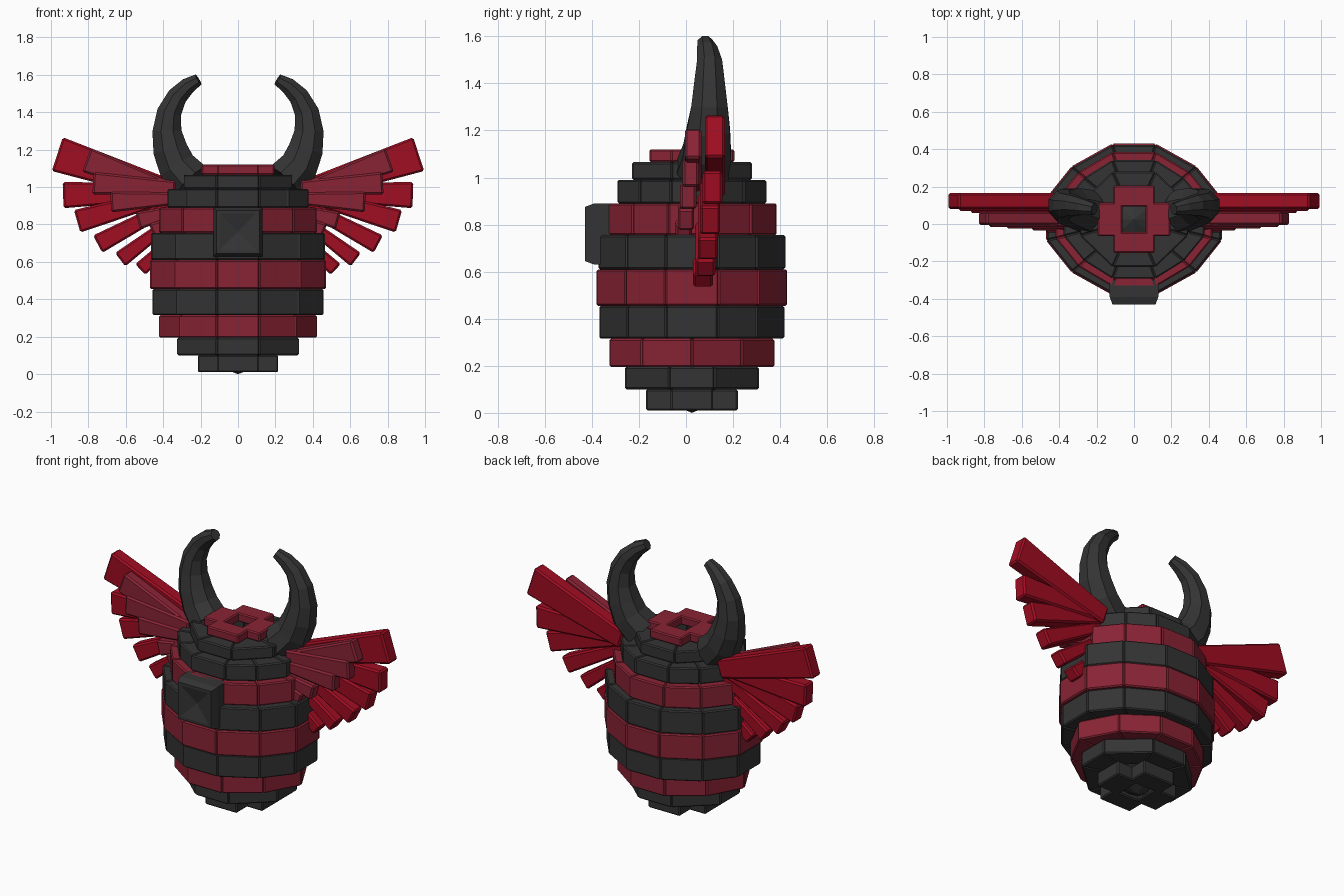
import bpy, bmesh, math
from mathutils import Vector, Matrix

cube = bpy.data.objects.get("Cube")
if cube:
    bpy.data.objects.remove(cube, do_unlink=True)

CY = 0.025  # depth centre of the body


def material(name, rgb):
    m = bpy.data.materials.new(name)
    m.diffuse_color = (*rgb, 1)
    m.use_nodes = True
    m.node_tree.nodes["Principled BSDF"].inputs["Base Color"].default_value = (*rgb, 1)
    return m


charcoal = material("charcoal", (0.034, 0.034, 0.034))
crimson = material("muted_crimson", (0.25, 0.017, 0.035))
scarlet = material("bright_red", (0.35, 0.004, 0.016))


def finish(name, bm, mat, bevel=0):
    bmesh.ops.recalc_face_normals(bm, faces=bm.faces)
    me = bpy.data.meshes.new(name)
    bm.to_mesh(me)
    bm.free()
    me.materials.append(mat)
    ob = bpy.data.objects.new(name, me)
    bpy.context.collection.objects.link(ob)
    if bevel:
        mod = ob.modifiers.new("Bevel", "BEVEL")
        mod.width, mod.segments = bevel, 1
    return ob


def prism(bm, outline, offset):
    """Closed block: an outline swept along an offset."""
    a = [bm.verts.new(p) for p in outline]
    b = [bm.verts.new(Vector(p) + Vector(offset)) for p in outline]
    bm.faces.new(a)
    bm.faces.new(b[::-1])
    for i in range(len(a)):
        j = (i + 1) % len(a)
        bm.faces.new((a[i], b[i], b[j], a[j]))


def ring_outline(sides, rx, ry):
    quarter = {12: [(0.71, 0.70), (1, 0.28)], 10: [(0.73, 0.61), (1, 0)], 8: [(1, 0.34)]}[sides]
    q = [(0.115, ry)] + [(x * rx, y * ry) for x, y in quarter]
    pts = [(x, -y) for x, y in q] + [(x, y) for x, y in q[::-1]]
    return pts + [(-x, -y) for x, y in pts]


def block_ring(name, sides, rx, ry, z0, z1, mat):
    bm = bmesh.new()
    h = (0, 0, z1 - z0)
    if sides == 4:  # small plus-shaped cap
        for s in (-1, 1):
            for x0, x1, y0, y1 in ((-0.11, 0.11, 0.068, ry), (0.062, rx, -0.09, 0.09)):
                if y0 > 0:
                    y0, y1 = y0 * s, y1 * s
                else:
                    x0, x1 = x0 * s, x1 * s
                prism(bm, [(x, y + CY, z0) for x, y in ((x0, y0), (x1, y0), (x1, y1), (x0, y1))], h)
    else:
        pts = ring_outline(sides, rx, ry)
        k = 1 - 0.15 / rx
        for (ax, ay), (bx, by) in zip(pts, pts[1:] + pts[:1]):
            if math.hypot(ax - bx, ay - by) > 0.001:
                quad = ((ax, ay), (bx, by), (bx * k, by * k), (ax * k, ay * k))
                prism(bm, [(x, y + CY, z0) for x, y in quad], h)
    finish(name, bm, mat, 0.007)


# Stacked body rings: sides, half width, half depth, top height
layers = [(4, 0.215, 0.195, 0.10, charcoal), (8, 0.325, 0.285, 0.195, charcoal),
          (10, 0.425, 0.35, 0.315, crimson), (12, 0.457, 0.393, 0.455, charcoal),
          (12, 0.47, 0.405, 0.61, crimson), (12, 0.465, 0.397, 0.755, charcoal),
          (12, 0.42, 0.36, 0.89, crimson), (12, 0.377, 0.317, 0.99, charcoal),
          (8, 0.29, 0.255, 1.065, charcoal), (4, 0.195, 0.18, 1.12, crimson)]
z = 0.01
for i, (sides, rx, ry, top, mat) in enumerate(layers):
    block_ring(f"body_ring_{i + 1}", sides, rx, ry, z, top, mat)
    z = top

# Inner core seen through the end openings
bm = bmesh.new()
bmesh.ops.create_uvsphere(bm, u_segments=8, v_segments=8, radius=1,
                          matrix=Matrix.Translation((0, CY, 0.53)) @ Matrix.Diagonal((0.28, 0.24, 0.53, 1)))
finish("body_core", bm, charcoal)

# Chest block with chamfered rim and sunken four-sided front
bm = bmesh.new()
loops = [[bm.verts.new((sx * r, y, 0.76 + sz * r)) for sx, sz in ((-1, -1), (1, -1), (1, 1), (-1, 1))]
         for r, y in ((0.13, -0.30), (0.13, -0.39), (0.115, -0.43), (0.098, -0.43))]
bm.faces.new(loops[0])
for a, b in zip(loops, loops[1:]):
    for i in range(4):
        j = (i + 1) % 4
        bm.faces.new((a[i], a[j], b[j], b[i]))
tip = bm.verts.new((0, -0.405, 0.76))
for i in range(4):
    bm.faces.new((loops[3][i], loops[3][(i + 1) % 4], tip))
finish("chest_block", bm, charcoal)


# Curved tapering horns
horn_path = [(0.25, 0.07, 1.03, 0.12), (0.325, 0.09, 1.11, 0.11), (0.362, 0.095, 1.2, 0.1),
             (0.38, 0.1, 1.3, 0.084), (0.368, 0.1, 1.4, 0.07), (0.325, 0.1, 1.485, 0.058),
             (0.27, 0.09, 1.54, 0.047), (0.212, 0.08, 1.575, 0.033)]


def horn(name, side):
    bm = bmesh.new()
    pts = [Vector(p[:3]) for p in horn_path]
    rings = []
    for i, p in enumerate(pts):
        t = (pts[min(i + 1, len(pts) - 1)] - pts[max(i - 1, 0)]).normalized()
        u = t.cross(Vector((0, 1, 0))).normalized()
        v = t.cross(u)
        ring = []
        for k in range(8):
            a = math.tau * (k + 0.5) / 8
            q = p + (u * math.cos(a) + v * math.sin(a)) * horn_path[i][3]
            ring.append(bm.verts.new((q.x * side, q.y, q.z)))
        rings.append(ring)
    for a, b in zip(rings, rings[1:]):
        for k in range(8):
            bm.faces.new((a[k], a[(k + 1) % 8], b[(k + 1) % 8], b[k]))
    bm.faces.new(rings[0])
    bm.faces.new(rings[-1])
    finish(name, bm, charcoal)


# Feathers: tip x, tip z, angle, tip width, length, front y
long_feathers = [(0.966, 1.176, 18, 0.19, 0.66, 0.08), (0.935, 0.957, -2, 0.14, 0.6, 0.07),
                 (0.86, 0.817, -16, 0.125, 0.54, 0.06), (0.75, 0.695, -28, 0.105, 0.46, 0.05),
                 (0.63, 0.612, -37, 0.09, 0.38, 0.04), (0.522, 0.559, -43, 0.08, 0.3, 0.03)]
short_feathers = [(0.81, 1.145, 20, 0.135, 0.5, -0.005), (0.775, 1.02, 3, 0.12, 0.44, -0.015),
                  (0.68, 0.92, -3, 0.11, 0.34, -0.025), (0.535, 0.82, -15, 0.095, 0.22, -0.035),
                  (0.46, 0.765, -25, 0.08, 0.14, -0.045)]


def feather_fan(name, side, feathers, depth, mat):
    bm = bmesh.new()
    for x, z, angle, width, length, y in feathers:
        a = math.radians(angle)
        d, n = Vector((math.cos(a), 0, math.sin(a))), Vector((-math.sin(a), 0, math.cos(a)))
        end = Vector((x, y, z))
        root = end - d * length
        w, r = width / 2, width * 0.3
        outline = [end + n * w, end - n * w, root - n * r, root + n * r]
        prism(bm, [(p.x * side, p.y, p.z) for p in outline], (0, depth, 0))
    finish(name, bm, mat, 0.01)


for label, side in (("left", 1), ("right", -1)):
    horn(label + "_horn", side)
    feather_fan(label + "_long_feathers", side, long_feathers, 0.085, scarlet)
    feather_fan(label + "_short_feathers", side, short_feathers, 0.07, crimson)
